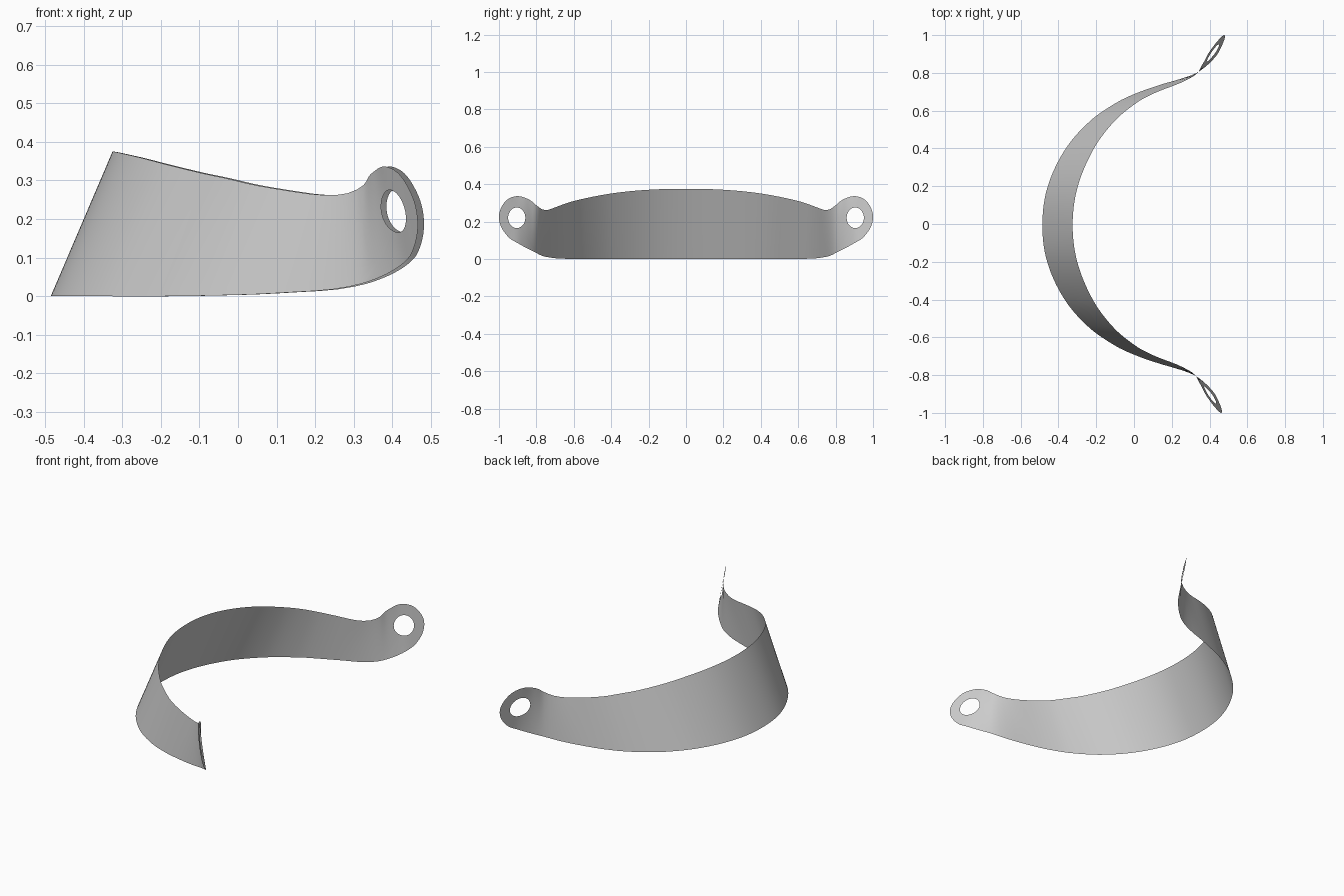
import bpy
import bmesh
import math

cube = bpy.data.objects.get("Cube")
if cube:
    bpy.data.objects.remove(cube, do_unlink=True)


def smooth_curve(points):
    """Return a function that interpolates the rows smoothly by their first column."""
    keys = [p[0] for p in points]

    def tangent(i, c):
        a, b = max(i - 1, 0), min(i + 1, len(points) - 1)
        return (points[b][c] - points[a][c]) / (keys[b] - keys[a])

    def evaluate(k):
        i = 0
        while i < len(keys) - 2 and k > keys[i + 1]:
            i += 1
        h = keys[i + 1] - keys[i]
        t = min(max((k - keys[i]) / h, 0), 1)
        row = []
        for c in range(1, len(points[0])):
            p, q = points[i][c], points[i + 1][c]
            m, n = tangent(i, c) * h, tangent(i + 1, c) * h
            row.append(p + m * t + (3 * (q - p) - 2 * m - n) * t ** 2
                       + (2 * (p - q) + m + n) * t ** 3)
        return row
    return evaluate


# Bend of the sheet: distance from the middle, x at ground level, lean
bend = smooth_curve([
    (-.2, -.458, .43), (0, -.485, .427), (.2, -.458, .43), (.4, -.364, .425),
    (.55, -.231, .40), (.65, -.085, .36), (.7, .025, .34), (.74, .14, .32),
    (.76, .21, .22), (.78, .275, .11), (.8, .325, .02), (.83, .372, -.08),
    (.86, .41, -.14), (.9, .452, -.2), (.95, .484, -.2), (1, .515, -.2)])

# Edges of the band: distance from the middle, lower height, upper height
edges = smooth_curve([
    (-.2, 0, .37), (0, 0, .375), (.2, 0, .37), (.4, 0, .35), (.6, 0, .31),
    (.7, .004, .276), (.74, .01, .262), (.77, .017, .266), (.8, .032, .287)])

# Rounded outline of the end tab, from its upper root round to its lower root
TAB = [(.8, .287), (.84, .318), (.9, .336), (.955, .318), (.99, .27), (1, .22),
       (.985, .165), (.945, .113), (.9, .085), (.85, .057), (.8, .032)]
tab_outline = smooth_curve([(i, y, z) for i, (y, z) in enumerate(TAB)])

ROOT = TAB[0][0]
HOLE_Y, HOLE_Z, HOLE_RY, HOLE_RZ = .905, .22, .046, .055
COLUMNS, ROWS, RINGS, TAB_STEPS = 56, 14, 6, 60
SKEW = .008

bm = bmesh.new()


def place(y, z, side):
    """Lift a point of the flat pattern onto the bent sheet."""
    x, lean = bend(y)
    return bm.verts.new((x + lean * z + SKEW * y * side, y * side, z))


def fill(rows, closed=False):
    """Join neighbouring rows of vertices with quads."""
    for a, b in zip(rows, rows[1:]):
        for j in range(len(a) - (not closed)):
            k = (j + 1) % len(a)
            bm.faces.new((a[j], a[k], b[k], b[j]))


def column(y):
    low, high = edges(y)
    return [(y, low + (high - low) * j / ROWS) for j in range(ROWS + 1)]


for side in (1, -1):
    # Curved band
    fill([[place(y, z, side) for y, z in column(ROOT * i / COLUMNS)]
          for i in range(COLUMNS + 1)])

    # End tab: rings from the outline in to the hole
    loop = [tuple(tab_outline((len(TAB) - 1) * i / TAB_STEPS))
            for i in range(TAB_STEPS + 1)]
    loop += column(ROOT)[1:-1]
    rings = []
    for r in range(RINGS + 1):
        t = r / RINGS
        ring = []
        for y, z in loop:
            angle = math.atan2(z - HOLE_Z, y - HOLE_Y)
            hole_y = HOLE_Y + HOLE_RY * math.cos(angle)
            hole_z = HOLE_Z + HOLE_RZ * math.sin(angle)
            ring.append(place(y + (hole_y - y) * t, z + (hole_z - z) * t, side))
        rings.append(ring)
    fill(rings, closed=True)

# Weld the halves and tabs into one sheet
bmesh.ops.remove_doubles(bm, verts=bm.verts, dist=.0005)
bmesh.ops.recalc_face_normals(bm, faces=bm.faces)
for face in bm.faces:
    face.smooth = True
mesh = bpy.data.meshes.new("curved_strap")
bm.to_mesh(mesh)
bm.free()

grey = bpy.data.materials.new("plain_grey")
grey.use_nodes = True
colour = (.6, .6, .6, 1)
grey.diffuse_color = colour
grey.node_tree.nodes["Principled BSDF"].inputs["Base Color"].default_value = colour
mesh.materials.append(grey)

strap = bpy.data.objects.new("curved_strap", mesh)
bpy.context.scene.collection.objects.link(strap)
